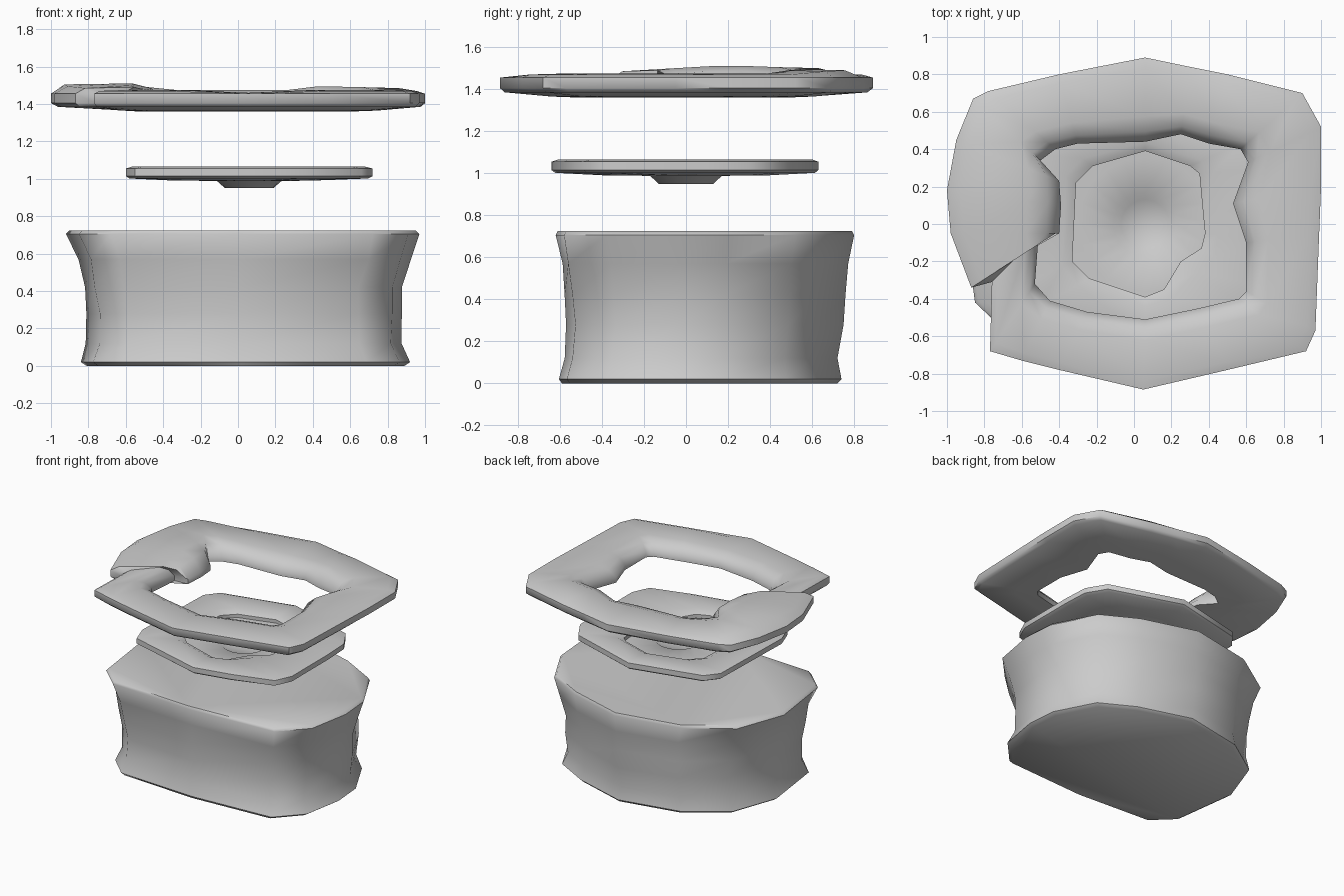
import bpy, bmesh, math, random

if "Cube" in bpy.data.objects:
    bpy.data.objects.remove(bpy.data.objects["Cube"])

random.seed(4)


def finish(name, bm, angle=50):
    bmesh.ops.recalc_face_normals(bm, faces=bm.faces)
    me = bpy.data.meshes.new(name)
    bm.to_mesh(me)
    bm.free()
    ob = bpy.data.objects.new(name, me)
    bpy.context.collection.objects.link(ob)
    bpy.ops.object.select_all(action='DESELECT')
    ob.select_set(True)
    bpy.context.view_layer.objects.active = ob
    bpy.ops.object.shade_smooth_by_angle(angle=math.radians(angle))
    return ob


def bridge(bm, a, b):
    n = len(a)
    for i in range(n):
        j = (i + 1) % n
        bm.faces.new((a[i], a[j], b[j], b[i]))


def stone_ring(name, outer, inner, profile, lift=None):
    """Sweep a cross-section (t from inner to outer, z) between two outlines."""
    bm = bmesh.new()
    loops = []
    for k, (t, z) in enumerate(profile):
        loop = []
        for i, (o, p) in enumerate(zip(outer, inner)):
            dz = lift.get(i, 0) if lift and 0.1 < t < 0.95 and z > profile[0][1] + .03 else 0
            loop.append(bm.verts.new((p[0] + (o[0] - p[0]) * t,
                                      p[1] + (o[1] - p[1]) * t, z + dz)))
        loops.append(loop)
    for k in range(len(loops)):
        bridge(bm, loops[k], loops[(k + 1) % len(loops)])
    return finish(name, bm)


def solid_loft(name, loops_co):
    bm = bmesh.new()
    loops = [[bm.verts.new(c) for c in loop] for loop in loops_co]
    for a, b in zip(loops, loops[1:]):
        bridge(bm, a, b)
    bm.faces.new(loops[0])
    bm.faces.new(loops[-1])
    return finish(name, bm)


# Upper broken stone rim
outer = [(-.77, -.68), (-.6, -.73), (-.4, -.78), (.05, -.885), (.5, -.78), (.92, -.68),
         (.97, -.57), (.99, -.05), (1, .2), (1, .52), (.9, .7), (.5, .8), (.3, .84),
         (.06, .89), (-.4, .8), (-.78, .71), (-.86, .67), (-.95, .45), (-1, .18),
         (-.98, -.05), (-.87, -.34), (-.76, -.31)]
inner = [(-.53, -.32), (-.45, -.41), (-.25, -.47), (.06, -.51), (.35, -.45), (.56, -.4),
         (.6, -.36), (.6, -.1), (.53, .11), (.61, .33), (.57, .4), (.4, .43), (.25, .48),
         (.06, .44), (-.3, .43), (-.42, .4), (-.5, .34), (-.4, .23), (-.39, .1),
         (-.4, -.05), (-.42, -.05), (-.51, -.06)]
stone_ring("upper_rim", outer, inner,
           [(0, 1.36), (0, 1.40), (.12, 1.45), (.3, 1.475), (.88, 1.47), (1, 1.455),
            (1, 1.405), (.94, 1.385), (.35, 1.365)],
           {3: -.015, 10: .015, 11: .02, 15: .02, 16: .03, 17: .035, 18: .035,
            19: .025, 20: .015})

# Middle slab with a hexagonal opening
slab_out = [(.06, -.64), (.35, -.58), (.66, -.49), (.72, -.36), (.72, -.1), (.72, .1),
            (.71, .3), (.62, .45), (.06, .63), (-.5, .5), (-.58, .4), (-.6, -.33),
            (-.55, -.47)]
slab_in = [(.06, -.39), (.16, -.35), (.25, -.2), (.36, -.13), (.38, -.05), (.37, .05),
           (.35, .27), (.3, .31), (.06, .39), (-.22, .31), (-.31, .22), (-.33, -.2),
           (-.24, -.29)]
stone_ring("middle_slab", slab_out, slab_in,
           [(0, .99), (0, 1.035), (.2, 1.06), (.88, 1.065), (1, 1.055), (1, 1.015),
            (.93, 1.002)])


# Shallow dish closing the slab opening, with a small central cup
def circle(r, z, n=20):
    return [(.06 + r * math.cos(2 * math.pi * i / n), r * math.sin(2 * math.pi * i / n), z)
            for i in range(n)]


solid_loft("central_dish", [circle(.13, .95), circle(.17, .987), circle(.46, .995),
                            circle(.46, 1.01), circle(.36, 1.008), circle(.17, 1.0),
                            circle(.13, .965)])

# Waisted base block: outline refitted to the extents read at each height
outline = [(-.68, -.58), (0, -.62), (.72, -.58), (.91, -.38), (.97, -.05), (.95, .2),
           (.78, .52), (.5, .67), (.06, .8), (-.45, .7), (-.78, .48), (-.92, .1),
           (-.85, -.42)]
levels = [(0, -.81, .89, -.59, .72), (.02, -.84, .92, -.605, .74), (.12, -.815, .88, -.58, .73),
          (.28, -.815, .885, -.575, .75), (.42, -.83, .88, -.58, .765),
          (.57, -.865, .94, -.60, .785), (.705, -.92, .97, -.62, .80), (.725, -.9, .95, -.61, .79)]
loops = []
for z, x0, x1, y0, y1 in levels:
    wob = .015 if .1 < z < .6 else 0
    loops.append([(x0 + (x + .92) / 1.89 * (x1 - x0) - math.copysign(random.random() * wob, x),
                   y0 + (y + .62) / 1.42 * (y1 - y0) - math.copysign(random.random() * wob, y),
                   z) for x, y in outline])
solid_loft("base_block", loops)
